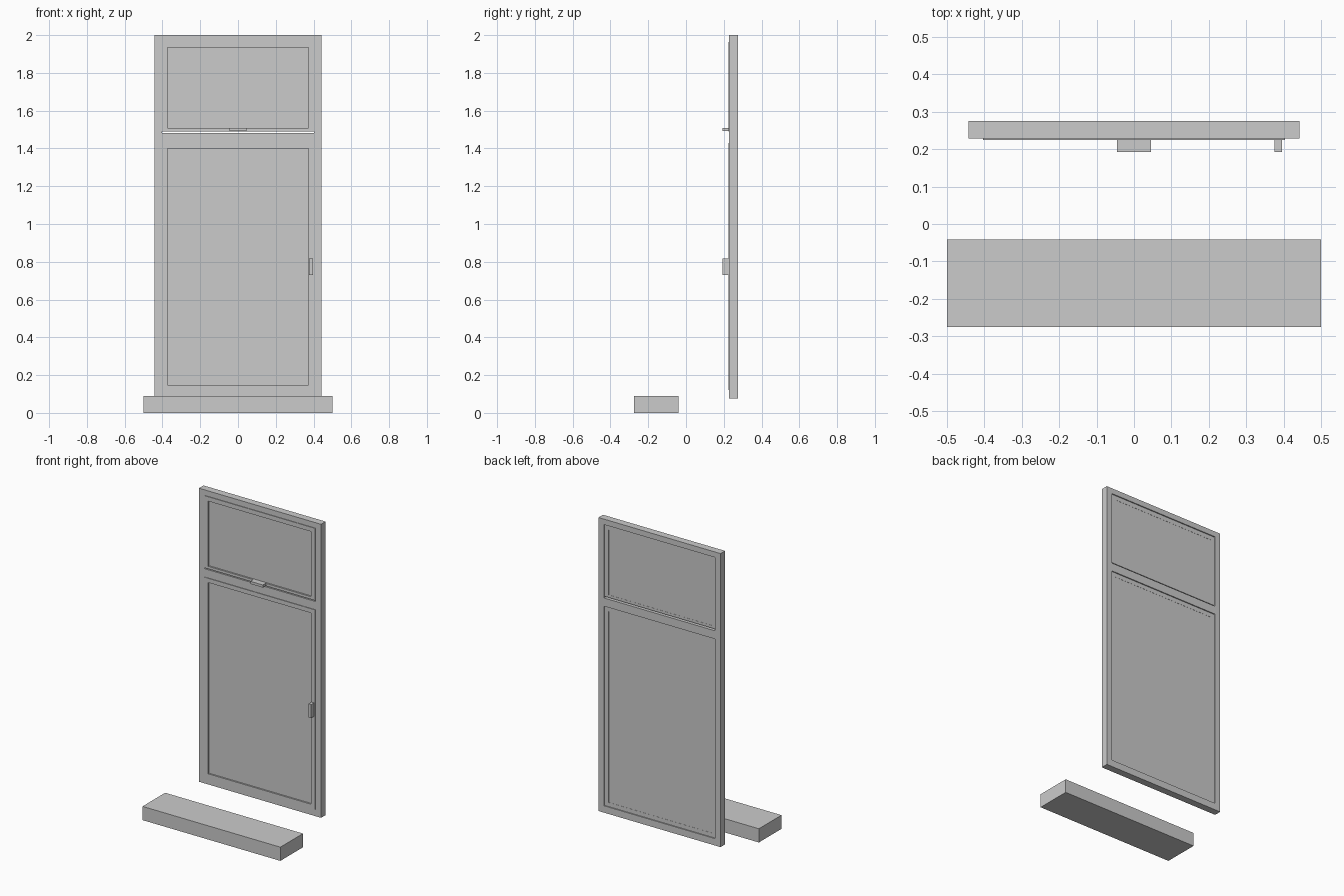
import bpy
import bmesh

cube = bpy.data.objects.get("Cube")
if cube:
    bpy.data.objects.remove(cube, do_unlink=True)

grey = bpy.data.materials.new("light grey")
grey.use_nodes = True
grey.diffuse_color = (0.6, 0.6, 0.6, 1)
grey.node_tree.nodes["Principled BSDF"].inputs["Base Color"].default_value = (0.6, 0.6, 0.6, 1)


def finish(name, bm):
    mesh = bpy.data.meshes.new(name)
    bmesh.ops.recalc_face_normals(bm, faces=bm.faces)
    bm.to_mesh(mesh)
    bm.free()
    mesh.materials.append(grey)
    obj = bpy.data.objects.new(name, mesh)
    bpy.context.collection.objects.link(obj)
    return obj


def box(name, xs, ys, zs):
    bm = bmesh.new()
    bmesh.ops.create_cube(bm, size=1)
    for v in bm.verts:
        v.co = [r[0] if c < 0 else r[1] for c, r in zip(v.co, (xs, ys, zs))]
    return finish(name, bm)


def panel(name, half_width, zs, ys, openings):
    """Solid ladder frame: a grid of cells with the openings left out."""
    inner = openings[0][0]
    xs = [-half_width, -inner, inner, half_width]
    levels = [zs[0]] + [z for o in openings for z in o[1]] + [zs[1]]
    bm = bmesh.new()
    grid = [[bm.verts.new((x, ys[0], z)) for x in xs] for z in levels]
    for row in range(len(levels) - 1):
        for col in range(3):
            if col == 1 and row % 2 == 1:
                continue
            bm.faces.new((grid[row][col], grid[row][col + 1],
                          grid[row + 1][col + 1], grid[row + 1][col]))
    made = bmesh.ops.extrude_face_region(bm, geom=bm.faces[:])
    moved = [g for g in made["geom"] if isinstance(g, bmesh.types.BMVert)]
    bmesh.ops.translate(bm, verts=moved, vec=(0, ys[1] - ys[0], 0))
    bmesh.ops.dissolve_limit(bm, angle_limit=0.01, verts=bm.verts[:], edges=bm.edges[:])
    return finish(name, bm)


# Outer frame with a transom between the two openings
panel("window_frame", 0.443, (0.075, 2.0), (0.228, 0.275),
      [(0.403, (0.12, 1.429)), (0.403, (1.483, 1.964))])

# Sashes with their glass panes; the upper one leaves a slit above the transom
for name, sash, pane in (("lower", (0.12, 1.429), (0.147, 1.401)),
                         ("upper", (1.491, 1.964), (1.508, 1.935))):
    panel(name + "_sash", 0.403, sash, (0.224, 0.268), [(0.373, pane)])
    box(name + "_glass", (-0.373, 0.373), (0.234, 0.267), pane)

# Handles
box("upper_handle", (-0.045, 0.045), (0.193, 0.23), (1.492, 1.509))
box("lower_handle", (0.376, 0.396), (0.193, 0.23), (0.73, 0.818))

# Separate sill board
box("window_sill", (-0.5, 0.5), (-0.275, -0.041), (0, 0.09))
